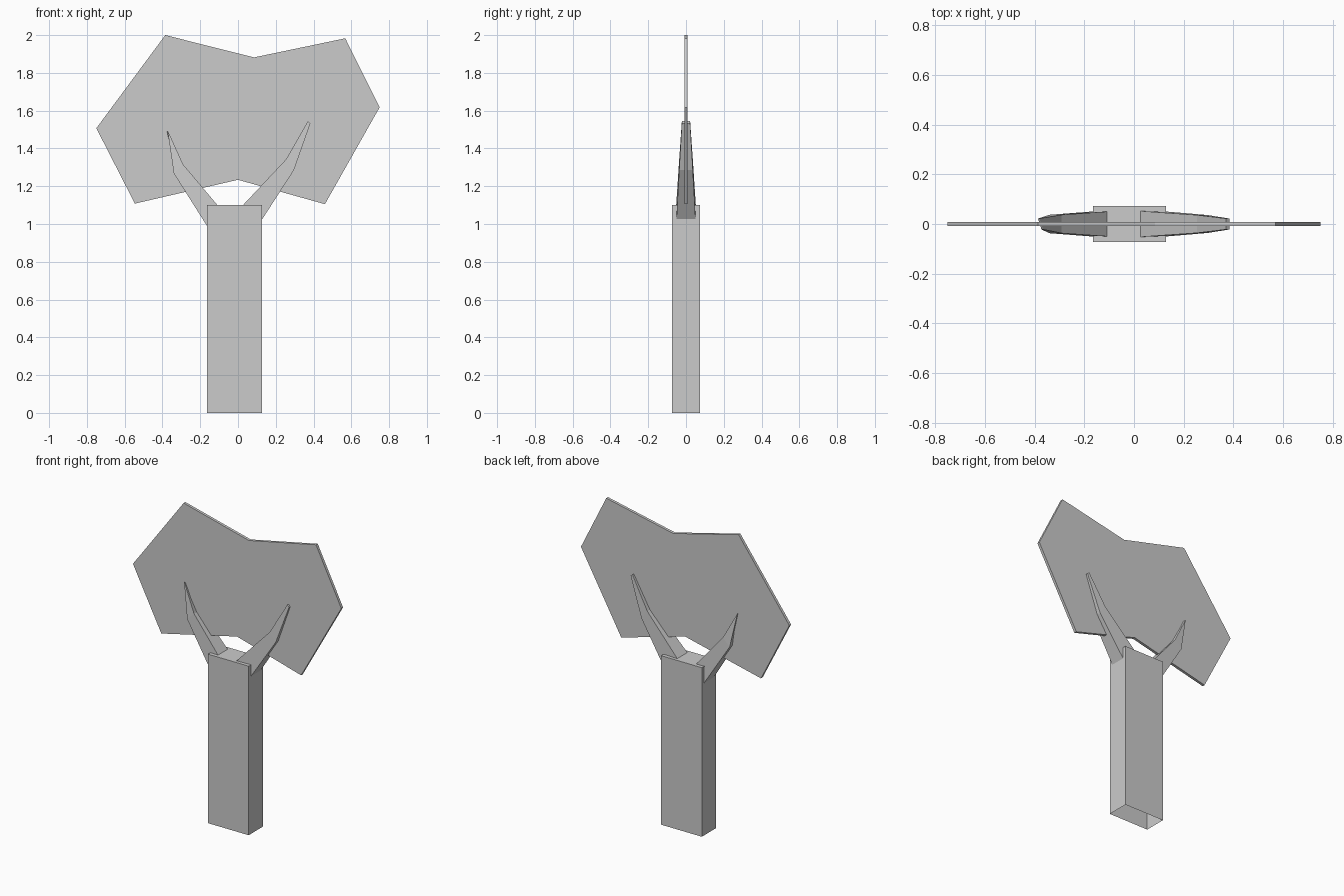
import bpy, bmesh

if "Cube" in bpy.data.objects:
    bpy.data.objects.remove(bpy.data.objects["Cube"])


def make_object(name, verts, faces):
    mesh = bpy.data.meshes.new(name)
    bm = bmesh.new()
    vs = [bm.verts.new(v) for v in verts]
    for f in faces:
        bm.faces.new([vs[i] for i in f])
    bmesh.ops.recalc_face_normals(bm, faces=bm.faces)
    bm.to_mesh(mesh)
    bm.free()
    obj = bpy.data.objects.new(name, mesh)
    bpy.context.collection.objects.link(obj)
    return obj


def slab(name, outline, half):
    """Extrude a front-view outline (x, z) to +-half in y."""
    n = len(outline)
    verts = [(x, y, z) for y in (-half, half) for x, z in outline]
    faces = [list(range(n)), list(range(n, 2 * n))]
    faces += [(i, (i + 1) % n, n + (i + 1) % n, n + i) for i in range(n)]
    return make_object(name, verts, faces)


def branch(name, sections):
    """Tapered square limb; section = outer (x, z), inner (x, z), half depth, twist."""
    verts = []
    for (ox, oz), (ix, iz), h, t in sections:
        verts += [(ox, -h, oz), (ix, -h, iz), (ix - t, h, iz), (ox - t, h, oz)]
    faces = [(0, 1, 2, 3), tuple(range(len(verts) - 4, len(verts)))]
    for s in range(len(sections) - 1):
        a = 4 * s
        faces += [(a + i, a + (i + 1) % 4, a + 4 + (i + 1) % 4, a + 4 + i) for i in range(4)]
    return make_object(name, verts, faces)


# Trunk: box with an open underside
x0, x1, d, top = -0.165, 0.128, 0.073, 1.10
corners = [(x0, -d), (x1, -d), (x1, d), (x0, d)]
make_object("trunk", [(x, y, z) for z in (0, top) for x, y in corners],
            [(i, (i + 1) % 4, 4 + (i + 1) % 4, 4 + i) for i in range(4)] + [(4, 5, 6, 7)])

# Flat leaf canopy
slab("canopy", [(-0.385, 2.0), (0.085, 1.882), (0.568, 1.983), (0.75, 1.618),
                (0.46, 1.105), (0.0, 1.234), (-0.546, 1.108), (-0.75, 1.507)], 0.009)

# Forked branches
branch("right_branch", [((0.06, 0.92), (-0.03, 1.04), 0.056, 0),
                        ((0.296, 1.285), (0.254, 1.342), 0.036, 0),
                        ((0.383, 1.532), (0.370, 1.544), 0.022, 0)])
branch("left_branch", [((-0.12, 0.92), (-0.05, 1.03), 0.054, 0),
                       ((-0.340, 1.268), (-0.291, 1.316), 0.037, 0),
                       ((-0.372, 1.491), (-0.366, 1.482), 0.022, 0.014)])
